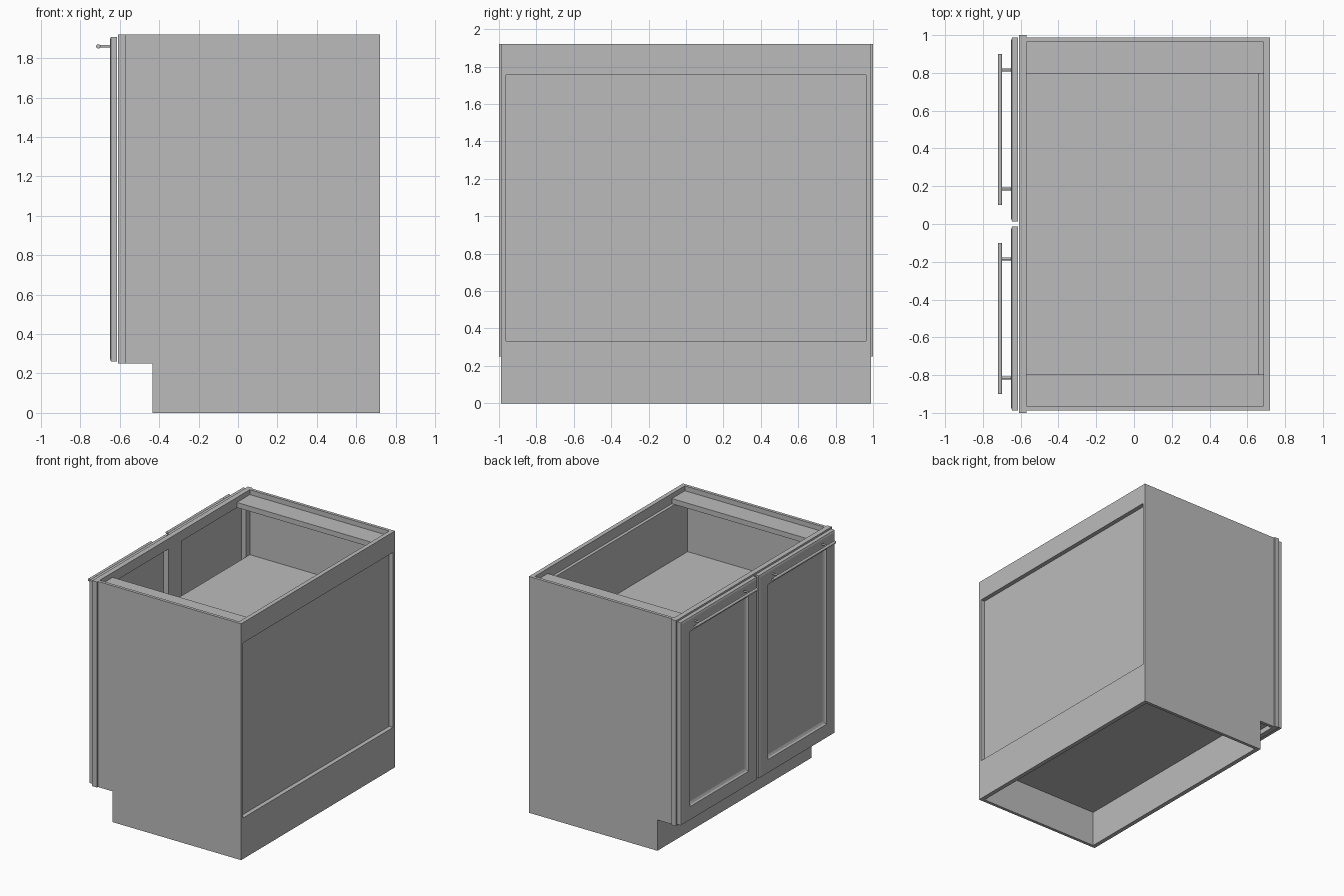
import bpy, bmesh, math
from mathutils import Vector

old = bpy.data.objects.get("Cube")
if old:
    bpy.data.objects.remove(old)

grey = bpy.data.materials.new("light grey")
grey.use_nodes = True
grey.diffuse_color = (0.5, 0.5, 0.5, 1)
grey.node_tree.nodes["Principled BSDF"].inputs["Base Color"].default_value = (0.5, 0.5, 0.5, 1)

BOARD = 0.042     # thick board
SIDE = 0.963      # inner face of the side panels
TOP = 1.92
TOE = 0.25
FRONT, BACK = -0.61, 0.72
INNER = FRONT + BOARD


def finish(name, bm):
    bmesh.ops.recalc_face_normals(bm, faces=bm.faces)
    mesh = bpy.data.meshes.new(name)
    bm.to_mesh(mesh)
    bm.free()
    mesh.materials.append(grey)
    obj = bpy.data.objects.new(name, mesh)
    bpy.context.collection.objects.link(obj)
    return obj


def box_mesh(x, y, z):
    bm = bmesh.new()
    bmesh.ops.create_cube(bm, size=1)
    for v in bm.verts:
        v.co = [lo + (c + 0.5) * (hi - lo) for c, (lo, hi) in zip(v.co, (x, y, z))]
    return bm


def box(name, x, y, z):
    return finish(name, box_mesh(x, y, z))


def rod(name, start, end, radius):
    a, b = Vector(start), Vector(end)
    bm = bmesh.new()
    bmesh.ops.create_cone(bm, cap_ends=True, segments=20, radius1=radius,
                          radius2=radius, depth=(b - a).length)
    turn = (b - a).to_track_quat('Z', 'Y')
    for v in bm.verts:
        v.co = turn @ v.co + (a + b) / 2
    for f in bm.faces:
        f.smooth = len(f.verts) == 4
    return finish(name, bm)


def side_panel(name, y0, y1):
    # profile with the toe notch, extruded across
    outline = [(BACK, 0), (BACK, TOP), (INNER, TOP), (INNER, TOE), (-0.435, TOE), (-0.435, 0)]
    bm = bmesh.new()
    face = bm.faces.new([bm.verts.new((x, y0, z)) for x, z in outline])
    out = bmesh.ops.extrude_face_region(bm, geom=[face])
    moved = [g for g in out["geom"] if isinstance(g, bmesh.types.BMVert)]
    bmesh.ops.translate(bm, verts=moved, vec=(0, y1 - y0, 0))
    return finish(name, bm)


def door(name, y0, y1):
    bm = box_mesh((-0.65, -0.613), (y0, y1), (0.262, 1.908))
    bm.normal_update()
    face = min(bm.faces, key=lambda f: f.calc_center_median().x)
    # eased outer edge, flat rails, then a sloped step to the sunken panel
    for width, depth in ((0.02, 0), (0.138, 0), (0.012, -0.012), (0.025, -0.008)):
        bmesh.ops.inset_region(bm, faces=[face], thickness=width, depth=depth)
    for v in bm.verts:
        on_edge = min(v.co.y - y0, y1 - v.co.y, v.co.z - 0.262, 1.908 - v.co.z) < 0.001
        if on_edge and v.co.x < -0.64:
            v.co.x += 0.005
    return finish(name, bm)


# Carcass
box("bottom_deck", (INNER, 0.685), (-SIDE, SIDE), (0.291, 0.333))
box("shelf", (INNER, 0.66), (-SIDE, SIDE), (1.35, 1.392))
box("toe_kick", (-0.435, -0.4), (-SIDE, SIDE), (0, 0.291))
box("back_panel", (0.66, 0.685), (-SIDE, SIDE), (0.333, 1.838))
box("back_bottom_rail", (0.685, BACK), (-SIDE, SIDE), (0, 0.333))
box("back_top_rail", (0.685, BACK), (-SIDE, SIDE), (1.755, TOP))

# Face frame
box("frame_top_rail", (FRONT, INNER), (-0.917, 0.917), (TOP - 0.083, TOP))
box("frame_bottom_rail", (FRONT, INNER), (-0.917, 0.917), (TOE, 0.333))
box("frame_centre_stile", (FRONT, INNER), (-0.083, 0.083), (0.333, TOP - 0.083))

# Mirrored parts
for label, s in (("left", 1), ("right", -1)):
    span = lambda a, b: tuple(sorted((s * a, s * b)))
    side_panel(label + "_side_panel", *span(SIDE, 0.988))
    box(label + "_top_stretcher", (INNER, 0.685), span(0.797, SIDE), (1.838, 1.88))
    box(label + "_frame_stile", (FRONT, INNER), span(0.917, 1), (TOE, TOP))
    door(label + "_door", *span(0.0125, 0.988))
    rod(label + "_handle_bar", (-0.709, s * 0.1, 1.86), (-0.709, s * 0.9, 1.86), 0.011)
    for i, y in enumerate((0.185, 0.815)):
        rod(f"{label}_handle_post_{i + 1}", (-0.709, s * y, 1.86), (-0.645, s * y, 1.86), 0.007)
